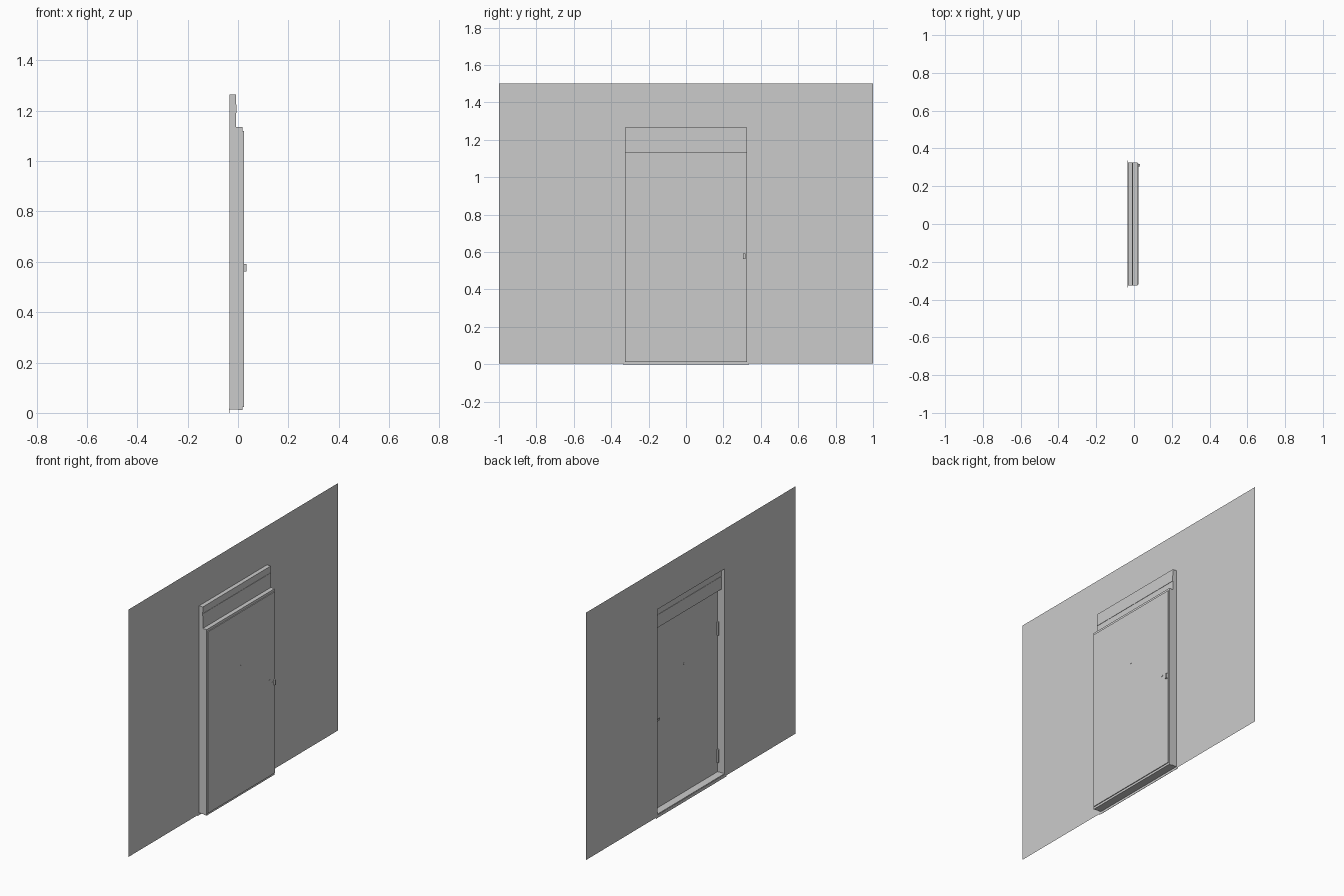
import bpy
import bmesh
from mathutils import Matrix

cube = bpy.data.objects.get("Cube")
if cube:
    bpy.data.objects.remove(cube, do_unlink=True)

grey = bpy.data.materials.new("plain_grey")
grey.use_nodes = True
colour = (0.6, 0.6, 0.6, 1)
grey.diffuse_color = colour
grey.node_tree.nodes["Principled BSDF"].inputs["Base Color"].default_value = colour


def finish(name, bm):
    mesh = bpy.data.meshes.new(name)
    bm.to_mesh(mesh)
    bm.free()
    mesh.materials.append(grey)
    obj = bpy.data.objects.new(name, mesh)
    bpy.context.collection.objects.link(obj)
    return obj


def box(name, x, y, z):
    """Box from (low, high) ranges on each axis."""
    bm = bmesh.new()
    bmesh.ops.create_cube(bm, size=1)
    for v in bm.verts:
        for i, (low, high) in enumerate((x, y, z)):
            v.co[i] = low if v.co[i] < 0 else high
    return finish(name, bm)


def disc(name, x, y, z, radius, sides=16):
    """Short cylinder lying along x."""
    bm = bmesh.new()
    place = Matrix.Translation((sum(x) / 2, y, z)) @ Matrix.Rotation(1.5708, 4, 'Y')
    bmesh.ops.create_cone(bm, cap_ends=True, segments=sides, radius1=radius,
                          radius2=radius, depth=x[1] - x[0], matrix=place)
    return finish(name, bm)


def portal(name, x, outer, inner, top, opening_top, bottom):
    """Flat sheet with a doorway notch, standing at x."""
    bm = bmesh.new()
    for y0, y1, z0, z1 in ((-outer, -inner, bottom, opening_top),
                           (inner, outer, bottom, opening_top),
                           (-outer, -inner, opening_top, top),
                           (-inner, inner, opening_top, top),
                           (inner, outer, opening_top, top)):
        bm.faces.new([bm.verts.new((x, y, z)) for y, z in
                      ((y0, z0), (y1, z0), (y1, z1), (y0, z1))])
    bmesh.ops.remove_doubles(bm, verts=bm.verts, dist=0.0001)
    return finish(name, bm)


WALL, HEAD, FRONT = -0.033, -0.008, 0.018
HALF, TOP, DOOR_TOP, SILL = 0.325, 1.265, 1.135, 0.018
T = 0.004

# Wall sheet with opening, and the trim flange behind it
portal("wall", WALL, 1.0, HALF - T, 1.5, TOP - T, 0.005)
portal("trim_flange", WALL - 0.002, HALF + 0.011, HALF - T, 1.275, TOP - T, 0)
box("bottom_trim", (WALL - 0.002, WALL), (-HALF - 0.011, HALF + 0.011), (0, SILL))

# Lining of the opening
for side, name in ((-1, "right"), (1, "left")):
    y = sorted((side * HALF, side * (HALF - T)))
    box(name + "_jamb", (WALL, FRONT), y, (SILL, DOOR_TOP))
    box(name + "_upper_jamb", (WALL, HEAD), y, (DOOR_TOP, TOP))
    box(name + "_side_clip", (HEAD - 0.01, HEAD),
        sorted((side * HALF, side * (HALF + 0.001))), (1.21, 1.235))
box("sill", (WALL, FRONT), (-HALF, HALF), (SILL - T, SILL + T))
box("sill_lip", (0.0, FRONT), (-HALF, HALF), (0.011, SILL))
box("top_lining", (WALL, HEAD), (-HALF, HALF), (TOP - T, TOP))
box("head_ledge", (HEAD - T, FRONT), (-HALF, HALF), (DOOR_TOP - T, DOOR_TOP))

# Panel over the door with its raised bands
box("head_panel", (HEAD - T, HEAD), (-HALF, HALF), (DOOR_TOP, TOP))
box("head_band", (HEAD, HEAD + 0.002), (-HALF, HALF), (1.19, 1.225))
box("inner_head_band", (HEAD - T - 0.002, HEAD - T), (-HALF + T, HALF - T),
    (1.17, 1.21))

# Door leaf
box("door_core", (0.013, FRONT), (-HALF + T, HALF - T), (SILL + T, DOOR_TOP - T))
box("door_leaf", (FRONT, 0.023), (-0.32, 0.32), (0.024, 1.12))

# Hinges on the inner side
for z, name in ((0.12, "lower"), (0.89, "upper")):
    box(name + "_hinge", (0.003, 0.013), (-HALF + T, -0.312), (z - 0.04, z + 0.04))

# Peephole and lock fittings on both faces
for x, name in (((0.023, 0.0245), "outer"), ((0.011, 0.013), "inner")):
    disc(name + "_peephole", x, 0, 0.8, 0.007)
    disc(name + "_lock", x, 0.268, 0.6, 0.007)
    disc(name + "_handle_rose", x, 0.3, 0.575, 0.01)

# Outer pull and inner lever
box("outer_handle", (0.023, 0.033), (0.305, 0.318), (0.562, 0.592))
disc("lever_stem", (-0.004, 0.013), 0.3, 0.565, 0.005)
box("inner_lever", (-0.006, -0.001), (0.255, 0.306), (0.56, 0.57))
